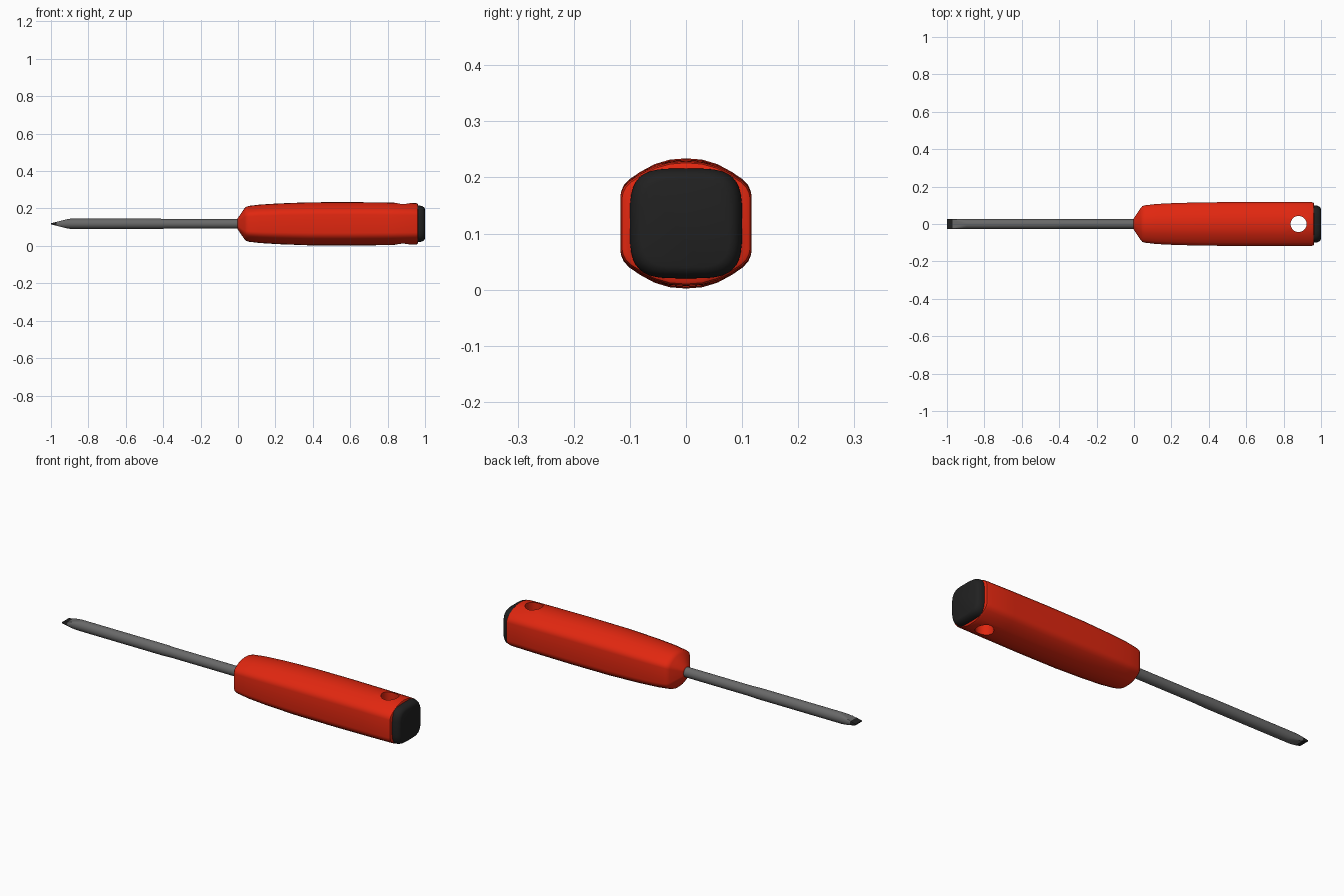
import bpy, bmesh, math

cube = bpy.data.objects.get("Cube")
if cube:
    bpy.data.objects.remove(cube, do_unlink=True)

AXIS_Z = 0.118


def material(name, rgb):
    mat = bpy.data.materials.new(name)
    mat.use_nodes = True
    mat.diffuse_color = (*rgb, 1)
    mat.node_tree.nodes["Principled BSDF"].inputs["Base Color"].default_value = (*rgb, 1)
    return mat


red = material("red plastic", (0.75, 0.02, 0.005))
black = material("black rubber", (0.015, 0.015, 0.015))
steel = material("grey steel", (0.14, 0.14, 0.14))


def loft(name, rings, mats):
    """Skin closed rings of (x, [(y, z), ...]) along x, with capped ends."""
    bm = bmesh.new()
    loops = [[bm.verts.new((x, y, z + AXIS_Z)) for y, z in pts] for x, pts in rings]
    for a, b in zip(loops, loops[1:]):
        for i in range(len(a)):
            j = (i + 1) % len(a)
            bm.faces.new((a[i], a[j], b[j], b[i]))
    bm.faces.new(loops[0])
    bm.faces.new(loops[-1])
    bmesh.ops.recalc_face_normals(bm, faces=bm.faces)
    mesh = bpy.data.meshes.new(name)
    bm.to_mesh(mesh)
    bm.free()
    obj = bpy.data.objects.new(name, mesh)
    bpy.context.collection.objects.link(obj)
    for m in mats:
        mesh.materials.append(m)
    return obj


def activate(obj):
    bpy.ops.object.select_all(action='DESELECT')
    obj.select_set(True)
    bpy.context.view_layer.objects.active = obj


def smooth(obj, degrees):
    activate(obj)
    bpy.ops.object.shade_smooth_by_angle(angle=math.radians(degrees))


def mirrored(quarter):
    """Complete a quarter outline running from the +y axis to the +z axis."""
    half = quarter + [(-y, z) for y, z in reversed(quarter[:-1])]
    return half + [(y, -z) for y, z in reversed(half[1:-1])]


def squircle(n, power):
    pts = []
    for i in range(n):
        a = 2 * math.pi * i / n
        c, s = math.cos(a), math.sin(a)
        pts.append((math.copysign(abs(c) ** (2 / power), c),
                    math.copysign(abs(s) ** (2 / power), s)))
    return pts


def scaled(outline, w, h):
    return [(y * w, z * h) for y, z in outline]


# Handle: flat sides, gently crowned top and bottom
grip = mirrored([(1, 0), (1, .42), (.985, .5), (.945, .59), (.86, .68),
                 (.7, .79), (.48, .91), (.25, .98), (0, 1)])
handle_sizes = [(-.004, .026, .026), (0, .032, .032), (.035, .085, .083),
                (.045, .096, .092), (.06, .1, .096), (.12, .107, .103),
                (.22, .112, .109), (.38, .116, .115), (.6, .117, .116),
                (.8, .117, .114), (.95, .117, .111), (.96, .114, .108),
                (.963, .108, .103)]
handle = loft("handle", [(x, scaled(grip, w, h)) for x, w, h in handle_sizes], [red])

# Hanging hole through the handle
bpy.ops.mesh.primitive_cylinder_add(vertices=32, radius=.043, depth=.5,
                                    location=(.88, 0, AXIS_Z))
cutter = bpy.context.object
cutter.name = "hole_cutter"
cutter.hide_render = True
cutter.data.materials.append(red)
activate(handle)
cut = handle.modifiers.new("hanging hole", 'BOOLEAN')
cut.operation = 'DIFFERENCE'
cut.solver = 'EXACT'
cut.object = cutter
bpy.ops.object.modifier_apply(modifier=cut.name)
bpy.data.objects.remove(cutter, do_unlink=True)
smooth(handle, 35)

# End cap
pad = squircle(40, 3.8)
cap_sizes = [(.955, .1, .098), (.972, .1, .098), (.986, .096, .094),
             (.996, .088, .087), (1, .078, .078)]
smooth(loft("end_cap", [(x, scaled(pad, w, h)) for x, w, h in cap_sizes], [black]), 40)

# Shaft: round rod ground down to a flat blade with a dark edge
disc = squircle(32, 2)


def ground(radius, limit):
    return [(y * radius, max(-limit, min(limit, z * radius))) for y, z in disc]


R = .0275
shaft_sizes = [(-1, R, .003), (-.97, R, .0105), (-.95, R, .0155), (-.93, R, .0205),
               (-.91, R, .0252), (-.895, R, R), (-.42, R, R), (-.38, .0255, .0255),
               (.02, .0255, .0255)]
shaft = loft("shaft", [(x, ground(r, h)) for x, r, h in shaft_sizes], [steel, black])
for face in shaft.data.polygons:
    if face.center.x < -.97:
        face.material_index = 1
smooth(shaft, 30)
